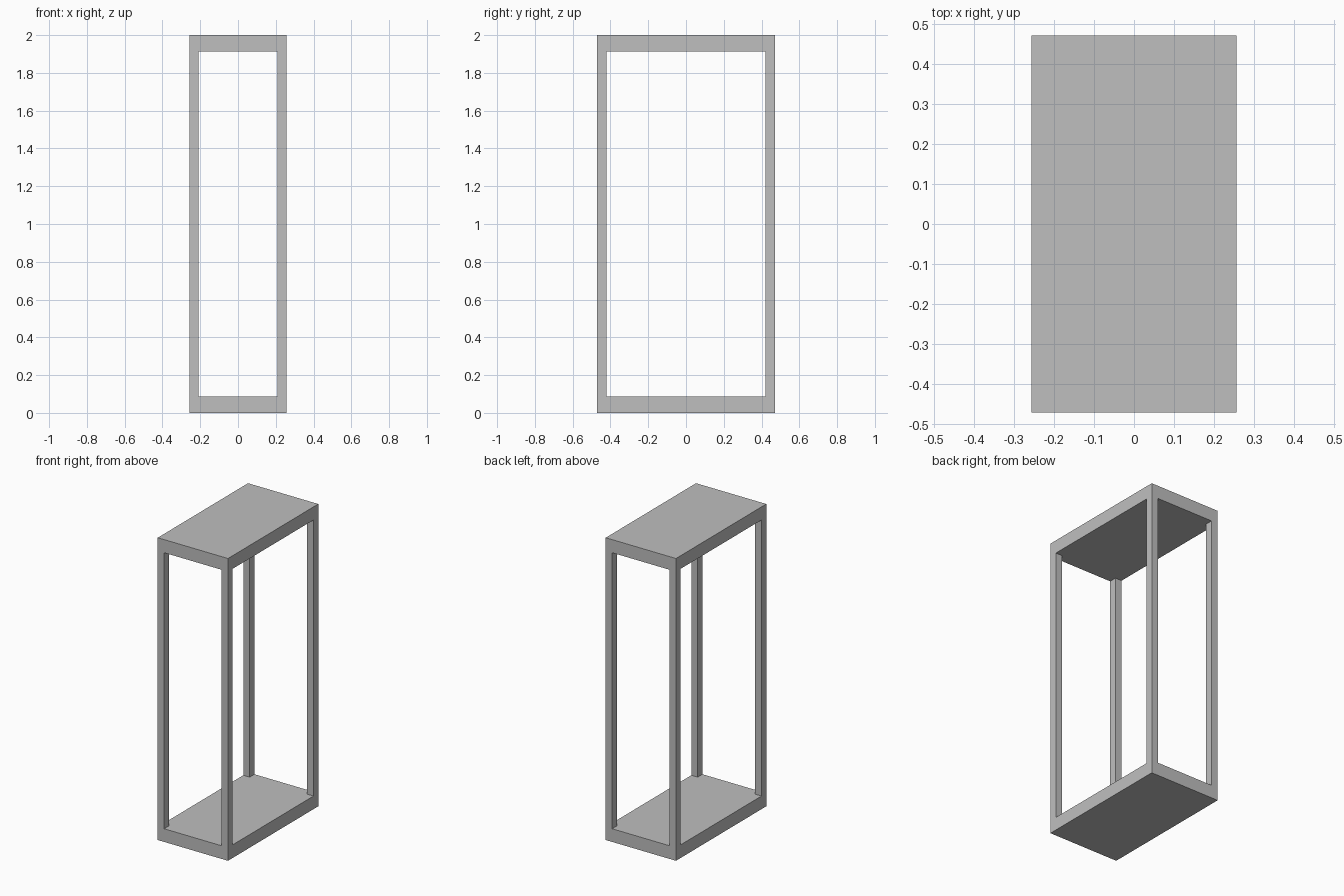
import bpy

cube = bpy.data.objects.get("Cube")
if cube:
    bpy.data.objects.remove(cube, do_unlink=True)

# Single flat grey finish
grey = bpy.data.materials.new("light_grey")
grey.use_nodes = True
colour = (0.52, 0.52, 0.52, 1)
grey.diffuse_color = colour
grey.node_tree.nodes["Principled BSDF"].inputs["Base Color"].default_value = colour

HALF_X, HALF_Y, HEIGHT = 0.257, 0.472, 2.0
SLAB = 0.087
POST_X, POST_Y = 0.047, 0.05


def box(name, low, high):
    """Axis-aligned box between two corners."""
    centre = [(a + b) / 2 for a, b in zip(low, high)]
    bpy.ops.mesh.primitive_cube_add(size=1, location=centre)
    obj = bpy.context.object
    obj.name = obj.data.name = name
    size = [b - a for a, b in zip(low, high)]
    for v in obj.data.vertices:
        v.co = [c * s for c, s in zip(v.co, size)]
    obj.data.materials.append(grey)
    return obj


# Base and top slabs
for name, z in (("base_slab", 0), ("top_slab", HEIGHT - SLAB)):
    box(name, (-HALF_X, -HALF_Y, z), (HALF_X, HALF_Y, z + SLAB))

# Four corner posts, flush with the slab edges
for side, sx in (("left", 1), ("right", -1)):
    for end, sy in (("front", -1), ("back", 1)):
        xs = sorted((sx * HALF_X, sx * (HALF_X - POST_X)))
        ys = sorted((sy * HALF_Y, sy * (HALF_Y - POST_Y)))
        box(f"{end}_{side}_post", (xs[0], ys[0], SLAB), (xs[1], ys[1], HEIGHT - SLAB))
